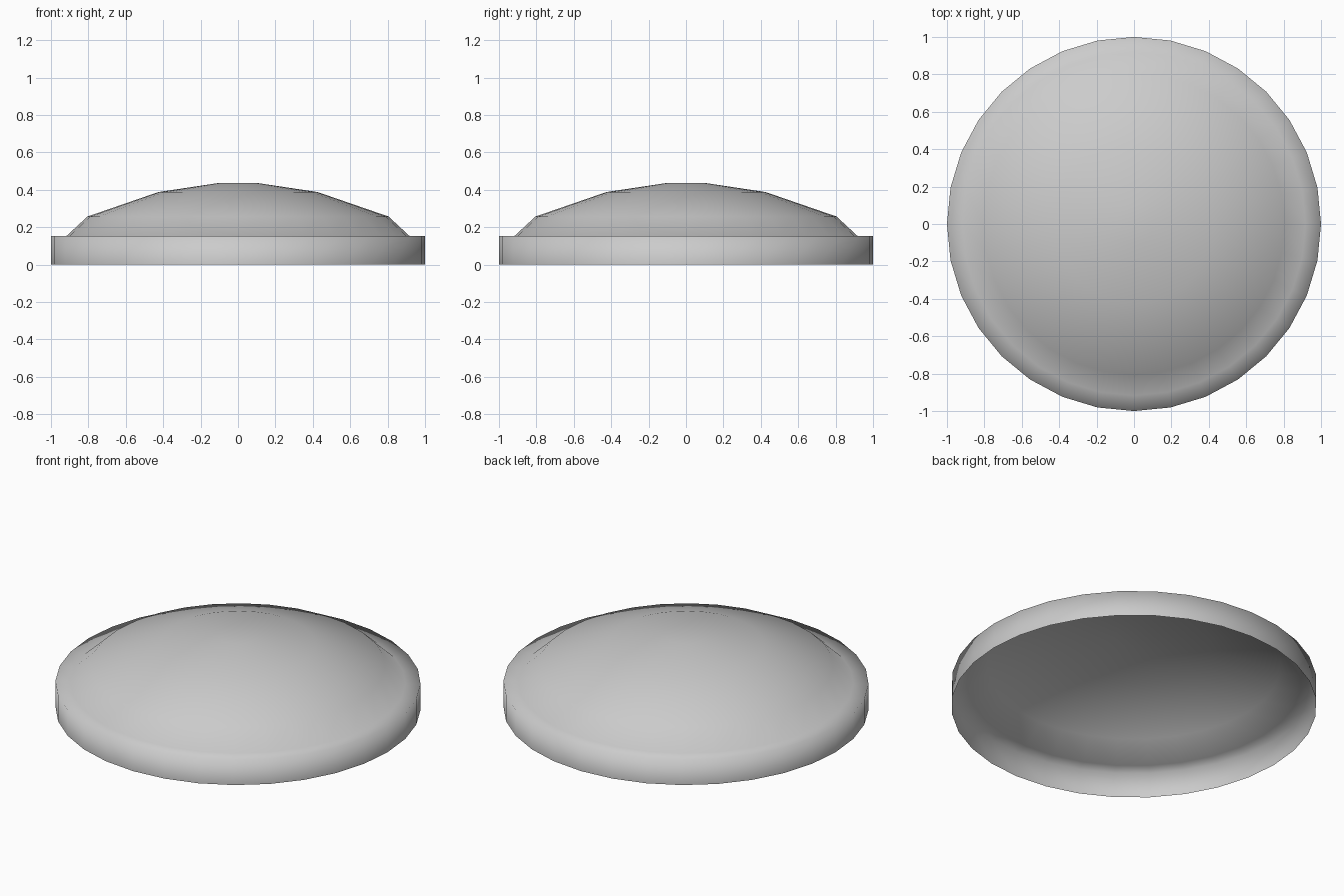
import bpy, bmesh, math

if "Cube" in bpy.data.objects:
    bpy.data.objects.remove(bpy.data.objects["Cube"])

SIDES = 32

# Half profile of the thin open shell: skirt, narrow ledge, domed top
PROFILE = [(1.0, 0.0), (1.0, 0.153), (0.917, 0.153),
           (0.805, 0.257), (0.425, 0.388), (0.105, 0.436)]


def lathe(name, profile, sides):
    bm = bmesh.new()
    rings = []
    for r, z in profile:
        rings.append([bm.verts.new((r * math.cos(2 * math.pi * i / sides),
                                    r * math.sin(2 * math.pi * i / sides), z))
                      for i in range(sides)])
    for low, high in zip(rings, rings[1:]):
        for i in range(sides):
            j = (i + 1) % sides
            bm.faces.new((low[i], low[j], high[j], high[i]))
    bm.faces.new(rings[-1])  # flat crown
    for f in bm.faces:
        f.smooth = True
    mesh = bpy.data.meshes.new(name)
    bm.to_mesh(mesh)
    bm.free()
    obj = bpy.data.objects.new(name, mesh)
    bpy.context.collection.objects.link(obj)
    return obj


# Domed lid, open underneath
lathe("domed_lid", PROFILE, SIDES)
